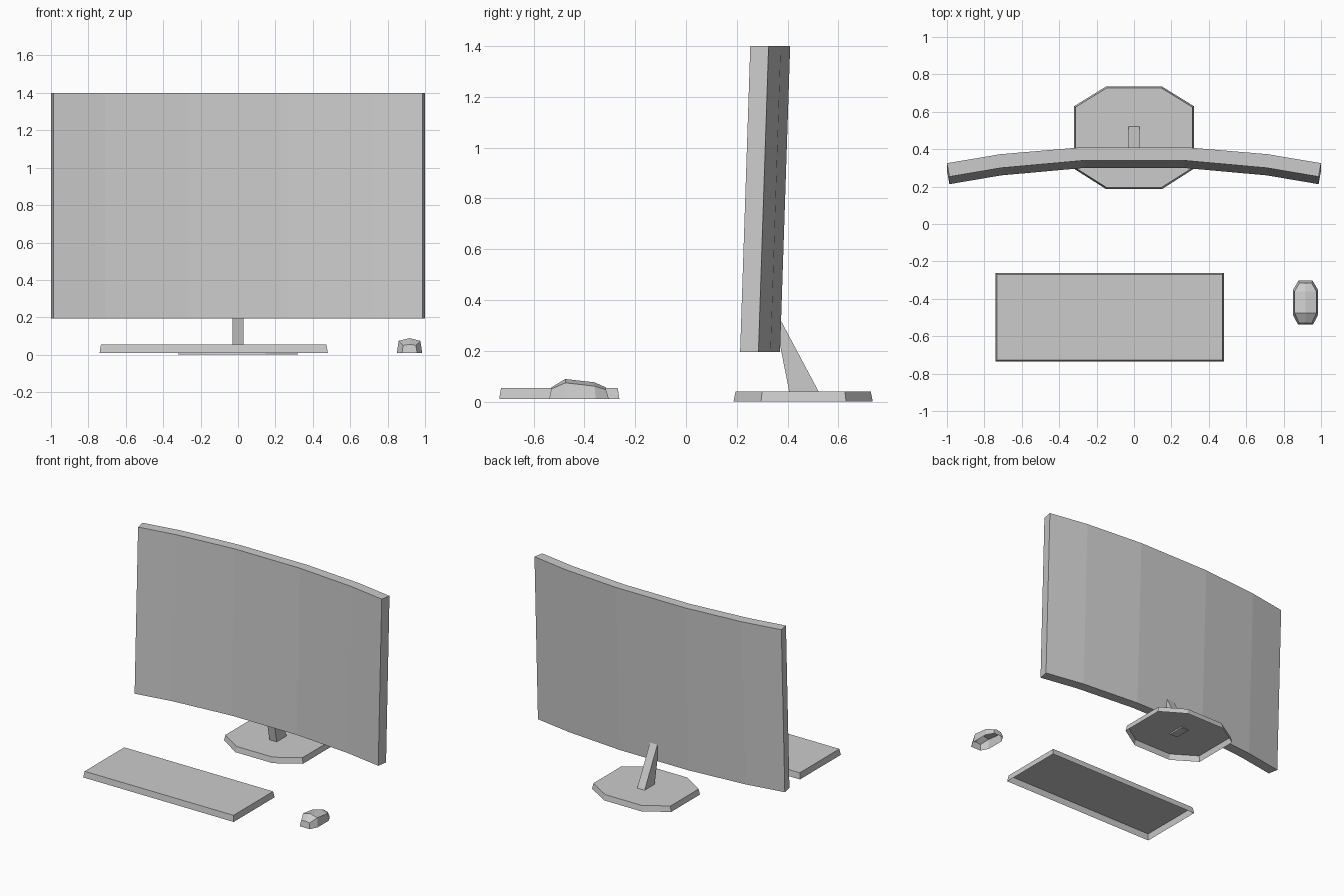
import bpy, bmesh

if "Cube" in bpy.data.objects:
    bpy.data.objects.remove(bpy.data.objects["Cube"])


def make_object(name, rings, cap_start=True, cap_end=True, closed=True):
    """Bridge equal-sized point rings into a flat-shaded mesh."""
    bm = bmesh.new()
    loops = [[bm.verts.new(p) for p in ring] for ring in rings]
    n = len(loops[0])
    for a, b in zip(loops, loops[1:]):
        for i in range(n if closed else n - 1):
            j = (i + 1) % n
            bm.faces.new((a[i], a[j], b[j], b[i]))
    if cap_start:
        bm.faces.new(loops[0][::-1])
    if cap_end:
        bm.faces.new(loops[-1])
    bmesh.ops.recalc_face_normals(bm, faces=bm.faces)
    mesh = bpy.data.meshes.new(name)
    bm.to_mesh(mesh)
    bm.free()
    obj = bpy.data.objects.new(name, mesh)
    bpy.context.collection.objects.link(obj)
    return obj


def mirrored(half):
    """Right half of a path plus its mirror image, running right to left."""
    return half + [(-x, y) for x, y in reversed(half)]


def tapered_shell(name, outline, centre, inset, z0, z1):
    """Low slab with a smaller top and an open underside."""
    cx, cy = centre
    hx = max(abs(x - cx) for x, y in outline)
    hy = max(abs(y - cy) for x, y in outline)
    sx, sy = 1 - inset / hx, 1 - inset / hy
    bottom = [(x, y, z0) for x, y in outline]
    top = [(cx + (x - cx) * sx, cy + (y - cy) * sy, z1) for x, y in outline]
    return make_object(name, [bottom, top], cap_start=False)


# Curved screen: five facets, leaning back slightly
front = mirrored([(0.987, 0.213), (0.71, 0.26), (0.265, 0.30)])
back = mirrored([(1.0, 0.285), (0.715, 0.333), (0.28, 0.37)])
z0, z1, lean = 0.195, 1.4, 0.04
make_object("screen", [
    [(fx, fy, z0), (bx, by, z0), (bx, by + lean, z1), (fx, fy + lean, z1)]
    for (fx, fy), (bx, by) in zip(front, back)])

# Slanted neck, set into the base and the back of the screen
neck = [(0.408, 0.03), (0.527, 0.03), (0.37, 0.325), (0.35, 0.325)]
make_object("neck", [[(x, y, z) for y, z in neck] for x in (-0.03, 0.03)])

# Octagonal base
base = mirrored([(0.15, 0.735), (0.32, 0.63), (0.32, 0.295), (0.15, 0.187)])
base = base[:4] + base[4:]
tapered_shell("stand_base", base, (0, 0.461), 0.008, 0.0, 0.04)

# Keyboard slab
keys = [(-0.74, -0.735), (0.48, -0.735), (0.48, -0.262), (-0.74, -0.262)]
tapered_shell("keyboard", keys, (-0.13, -0.4985), 0.007, 0.01, 0.054)

# Mouse: stations of (bottom y, top y, bottom half width,
#                     shoulder half width, shoulder z, ridge z)
cx = 0.917
stations = [(-0.538, -0.53, 0.040, 0.034, 0.050, 0.056),
            (-0.485, -0.475, 0.068, 0.058, 0.074, 0.089),
            (-0.355, -0.36, 0.068, 0.058, 0.061, 0.076),
            (-0.303, -0.315, 0.038, 0.032, 0.047, 0.056)]
make_object("mouse", [
    [(cx - wb, yb, 0.01), (cx - ws, yt, zs), (cx, yt, zr),
     (cx + ws, yt, zs), (cx + wb, yb, 0.01)]
    for yb, yt, wb, ws, zs, zr in stations], closed=False)
